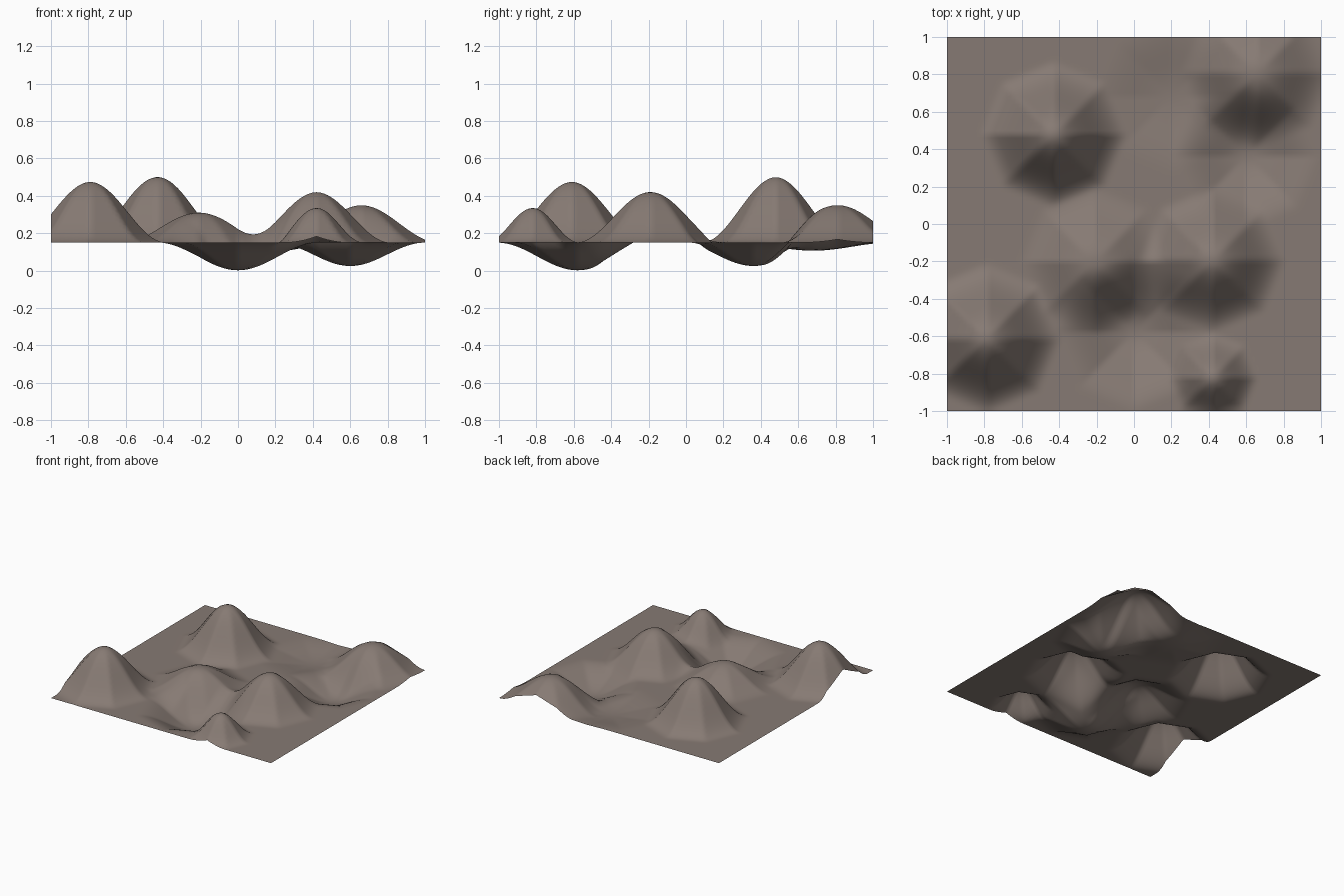
import bpy, bmesh, math

if "Cube" in bpy.data.objects:
    bpy.data.objects.remove(bpy.data.objects["Cube"])

BASE = 0.15      # level of the flat ground
GRID = 100       # cells per side

# hills and hollows: x, y, height, radius
FEATURES = [
    (-0.43, 0.48, 0.35, 0.40),
    (-0.79, -0.61, 0.325, 0.41),
    (0.42, -0.19, 0.27, 0.40),
    (0.66, 0.81, 0.20, 0.42),
    (0.42, -0.82, 0.185, 0.25),
    (-0.21, -0.20, 0.16, 0.41),
    (0.0, -0.58, -0.148, 0.43),
    (0.60, 0.36, -0.125, 0.40),
    (0.20, 0.68, -0.043, 0.42),
]


def octagon_distance(dx, dy):
    """Distance measured in eight-sided rings, corners on the axes and diagonals."""
    step = math.pi / 4
    a = math.atan2(dy, dx) % step - step / 2
    return math.hypot(dx, dy) * math.cos(a) / math.cos(step / 2)


def ground_height(x, y):
    z = BASE
    for cx, cy, h, r in FEATURES:
        d = octagon_distance(x - cx, y - cy) / r
        if d < 1:
            z += h * 0.5 * (1 + math.cos(math.pi * d))
    return z


# terrain sheet
bm = bmesh.new()
bmesh.ops.create_grid(bm, x_segments=GRID, y_segments=GRID, size=1.0)
for v in bm.verts:
    v.co.z = ground_height(v.co.x, v.co.y)
for f in bm.faces:
    f.smooth = True
mesh = bpy.data.meshes.new("terrain")
bm.to_mesh(mesh)
bm.free()

earth = bpy.data.materials.new("brown_earth")
earth.diffuse_color = (0.24, 0.195, 0.172, 1)
earth.use_nodes = True
earth.node_tree.nodes["Principled BSDF"].inputs["Base Color"].default_value = earth.diffuse_color
mesh.materials.append(earth)
terrain = bpy.data.objects.new("terrain", mesh)
bpy.context.collection.objects.link(terrain)
